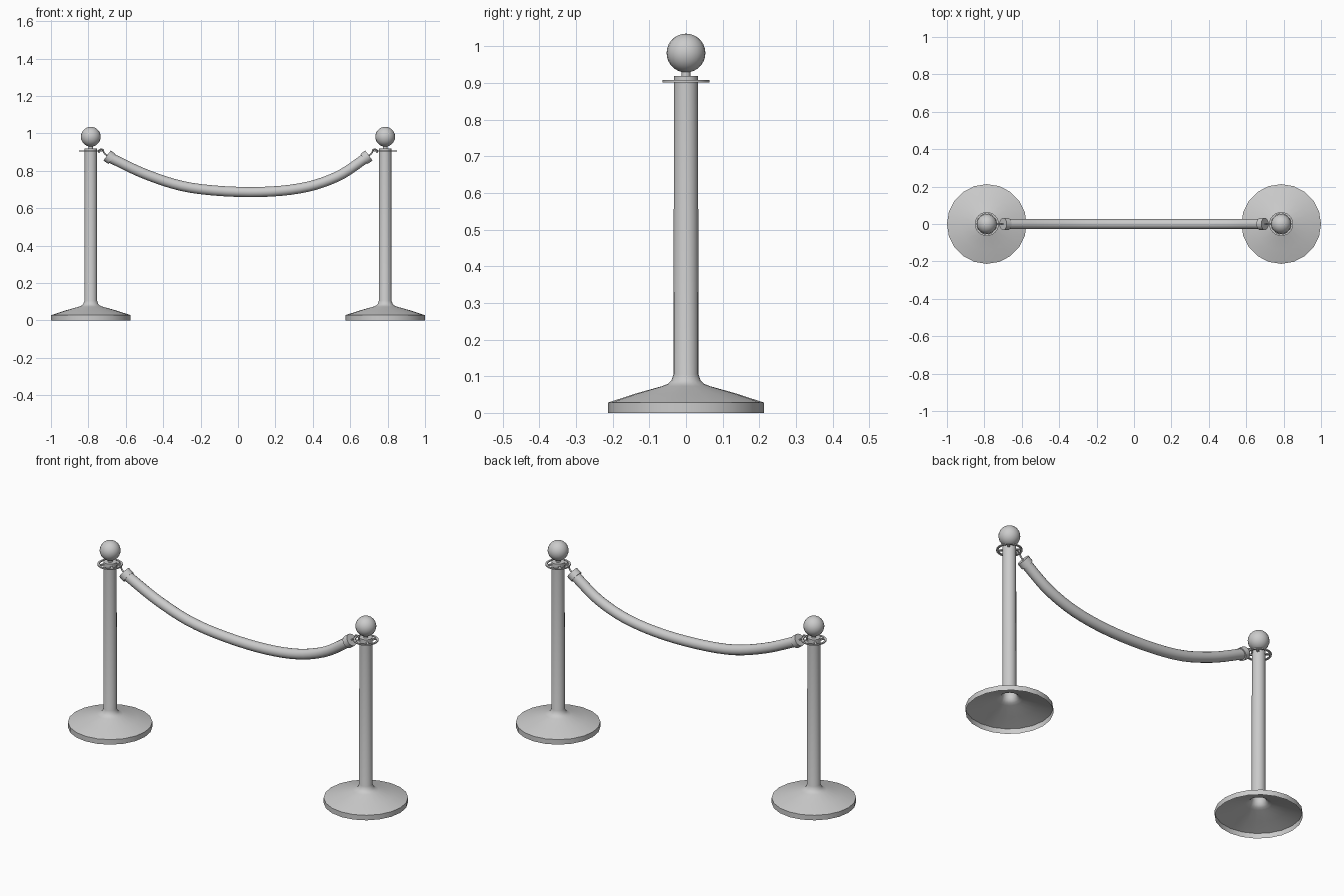
import bpy, bmesh, math
from mathutils import Vector

cube = bpy.data.objects.get("Cube")
if cube:
    bpy.data.objects.remove(cube, do_unlink=True)

grey = bpy.data.materials.new("plain grey")
grey.use_nodes = True
color = (0.6, 0.6, 0.6, 1)
grey.diffuse_color = color
grey.node_tree.nodes["Principled BSDF"].inputs["Base Color"].default_value = color

POST_X = 0.787


def finish(name, bm, location=(0, 0, 0), angle=35):
    mesh = bpy.data.meshes.new(name)
    bmesh.ops.recalc_face_normals(bm, faces=bm.faces)
    bm.to_mesh(mesh)
    bm.free()
    mesh.materials.append(grey)
    obj = bpy.data.objects.new(name, mesh)
    bpy.context.collection.objects.link(obj)
    obj.location = location
    bpy.ops.object.select_all(action="DESELECT")
    obj.select_set(True)
    bpy.context.view_layer.objects.active = obj
    bpy.ops.object.shade_smooth_by_angle(angle=math.radians(angle))
    return obj


def lathe(name, profile, sides, location, closed=False):
    """Spin a radius/height profile around z."""
    bm = bmesh.new()
    verts = [bm.verts.new((r, 0, z)) for r, z in profile]
    pairs = list(zip(verts, verts[1:]))
    if closed:
        pairs.append((verts[-1], verts[0]))
    edges = [bm.edges.new(p) for p in pairs]
    bmesh.ops.spin(bm, geom=verts + edges, cent=(0, 0, 0), axis=(0, 0, 1),
                   angle=math.tau, steps=sides, use_merge=True)
    bmesh.ops.remove_doubles(bm, verts=bm.verts, dist=0.00005)
    return finish(name, bm, location)


def spline_path(points, steps):
    """Catmull-Rom path through x/z points."""
    p = [Vector((x, 0, z)) for x, z in points]
    p = [2 * p[0] - p[1]] + p + [2 * p[-1] - p[-2]]
    path = []
    for a, b, c, d in zip(p, p[1:], p[2:], p[3:]):
        for i in range(steps):
            t = i / steps
            path.append(0.5 * (2 * b + (c - a) * t + (2 * a - 5 * b + 4 * c - d) * t ** 2
                               + (3 * b - a - 3 * c + d) * t ** 3))
    return path + [p[-2]]


def tube(name, path, radius, sides):
    """Sweep a circle along a path in the xz plane, with flat ends."""
    bm = bmesh.new()
    rings = []
    for i, point in enumerate(path):
        tangent = (path[min(i + 1, len(path) - 1)] - path[max(i - 1, 0)]).normalized()
        up = tangent.cross(Vector((0, 1, 0)))
        ring = []
        for k in range(sides):
            a = math.tau * k / sides
            ring.append(bm.verts.new(point + radius * (math.cos(a) * up + math.sin(a) * Vector((0, 1, 0)))))
        rings.append(ring)
    for r0, r1 in zip(rings, rings[1:]):
        for k in range(sides):
            n = (k + 1) % sides
            bm.faces.new((r0[k], r0[n], r1[n], r1[k]))
    bm.faces.new(rings[0])
    bm.faces.new(rings[-1])
    return finish(name, bm, angle=50)


# Flared hollow base, column and collar as one shell
post_profile = [(0.213, 0), (0.213, 0.028), (0.14, 0.052), (0.065, 0.073), (0.05, 0.079),
                (0.04, 0.088), (0.034, 0.105), (0.033, 0.9), (0.033, 0.92), (0.012, 0.92),
                (0.012, 0.935)]
ring_profile = [(0.054, 0.902), (0.064, 0.902), (0.064, 0.908), (0.054, 0.908)]

for side, s in (("left", 1), ("right", -1)):
    place = (s * POST_X, 0, 0)
    lathe(side + "_post", post_profile, 20, place)
    lathe(side + "_hook_ring", ring_profile, 24, place, closed=True)

    # Ball finial
    bm = bmesh.new()
    bmesh.ops.create_uvsphere(bm, u_segments=20, v_segments=14, radius=0.053)
    finish(side + "_ball", bm, (s * POST_X, 0, 0.982))

    # Spokes holding the ring to the column
    bm = bmesh.new()
    for k in range(4):
        a = math.radians(45 + 90 * k)
        geom = bmesh.ops.create_cube(bm, size=1)["verts"]
        for v in geom:
            x, y = 0.043 + v.co.x * 0.026, v.co.y * 0.012
            v.co = (x * math.cos(a) - y * math.sin(a), x * math.sin(a) + y * math.cos(a),
                    0.905 + v.co.z * 0.006)
    finish(side + "_ring_spokes", bm, place)

    # Open wire hook from the ring to the rope end
    hook = [(0.742, 0.895), (0.745, 0.906), (0.735, 0.915), (0.722, 0.912),
            (0.718, 0.9), (0.71, 0.889), (0.688, 0.875)]
    tube(side + "_hook", spline_path([(s * x, z) for x, z in hook], 4), 0.004, 8)

    # Rope end cap
    end, inner = Vector((s * 0.7, 0, 0.882)), Vector((s * 0.674, 0, 0.863))
    tube(side + "_rope_cap", [end, inner], 0.033, 16)

# Sagging rope
sag = [(-0.69, 0.873), (-0.48, 0.776), (-0.25, 0.709), (0.06, 0.686),
       (0.33, 0.706), (0.53, 0.769), (0.69, 0.873)]
tube("rope", spline_path(sag, 5), 0.027, 16)
